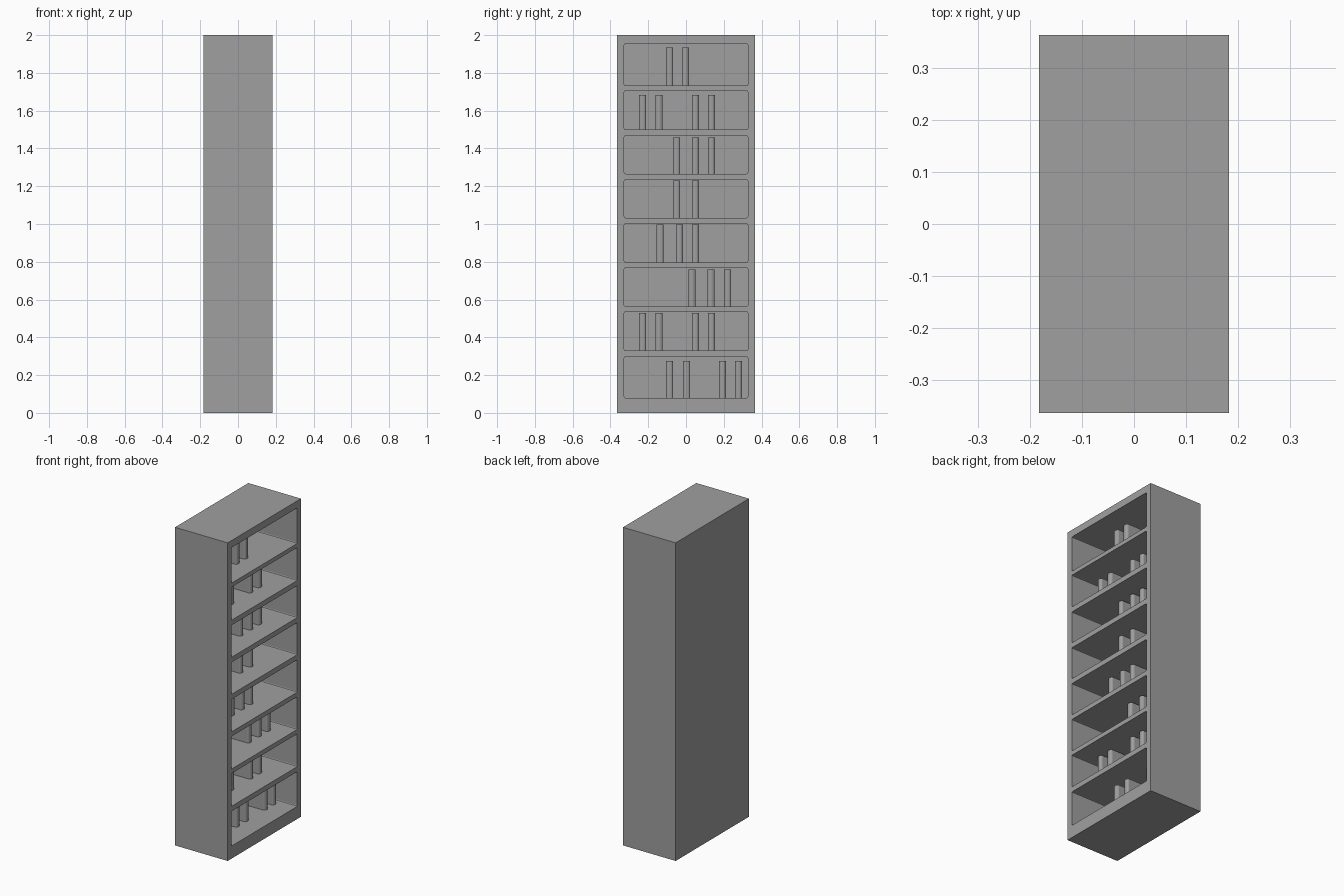
import bpy
import bmesh
import math

cube = bpy.data.objects.get("Cube")
if cube:
    bpy.data.objects.remove(cube, do_unlink=True)

grey = bpy.data.materials.new("plain grey")
grey.use_nodes = True
colour = (0.35, 0.35, 0.35, 1)
grey.diffuse_color = colour
grey.node_tree.nodes["Principled BSDF"].inputs["Base Color"].default_value = colour


def finish(name, bm):
    bmesh.ops.recalc_face_normals(bm, faces=bm.faces)
    mesh = bpy.data.meshes.new(name)
    bm.to_mesh(mesh)
    bm.free()
    mesh.materials.append(grey)
    ob = bpy.data.objects.new(name, mesh)
    bpy.context.collection.objects.link(ob)
    return ob


def add_box(bm, low, high):
    verts = bmesh.ops.create_cube(bm, size=1)["verts"]
    for v in verts:
        for i in range(3):
            v.co[i] = low[i] if v.co[i] < 0 else high[i]
    return verts


def add_book(bm, y, bottom, top):
    # Plan outline: square fore-edge at the back, rounded spine towards +x
    half, back, front, bulge, steps = 0.018, -0.09, 0.054, 0.012, 6
    outline = [(back, y + half), (back, y - half)]
    for i in range(steps + 1):
        a = math.pi * (i / steps - 0.5)
        outline.append((front + bulge * math.cos(a), y + half * math.sin(a)))
    face = bm.faces.new([bm.verts.new((px, py, bottom)) for px, py in outline])
    new = bmesh.ops.extrude_face_region(bm, geom=[face])["geom"]
    for v in new:
        if isinstance(v, bmesh.types.BMVert):
            v.co.z = top


# Each bay: floor, ceiling, top of books, centres of books
bays = [
    (1.732, 1.955, 1.935, (-0.087, -0.003)),
    (1.499, 1.706, 1.682, (-0.23, -0.143, 0.05, 0.135)),
    (1.266, 1.467, 1.457, (-0.05, 0.05, 0.135)),
    (1.033, 1.234, 1.230, (-0.05, 0.05)),
    (0.797, 1.001, 0.998, (-0.137, -0.035, 0.05)),
    (0.563, 0.768, 0.760, (0.032, 0.132, 0.22)),
    (0.329, 0.535, 0.530, (-0.23, -0.143, 0.05, 0.135)),
    (0.079, 0.297, 0.276, (-0.087, 0.003, 0.193, 0.278)),
]

# Cabinet body
bm = bmesh.new()
add_box(bm, (-0.183, -0.364, 0), (0.183, 0.364, 2))
cabinet = finish("cabinet", bm)

# Bay cutter with softened opening corners
bm = bmesh.new()
for floor, ceiling, _, _ in bays:
    add_box(bm, (-0.15, -0.327, floor), (0.25, 0.327, ceiling))
edges = [e for e in bm.edges if abs(e.verts[0].co.x - e.verts[1].co.x) > 0.1]
bmesh.ops.bevel(bm, geom=edges, offset=0.007, segments=2, profile=0.5, affect='EDGES')
cutter = finish("bay_cutter", bm)
cutter.hide_render = True

# Hollow out the bays
mod = cabinet.modifiers.new("bays", 'BOOLEAN')
mod.operation = 'DIFFERENCE'
mod.solver = 'EXACT'
mod.object = cutter
bpy.context.view_layer.objects.active = cabinet
bpy.ops.object.modifier_apply(modifier=mod.name)
bpy.data.objects.remove(cutter, do_unlink=True)

# Books, one object per shelf
for n, (floor, _, top, centres) in enumerate(bays):
    bm = bmesh.new()
    for y in centres:
        add_book(bm, y, floor, top)
    finish(f"books_shelf_{len(bays) - n}", bm)
